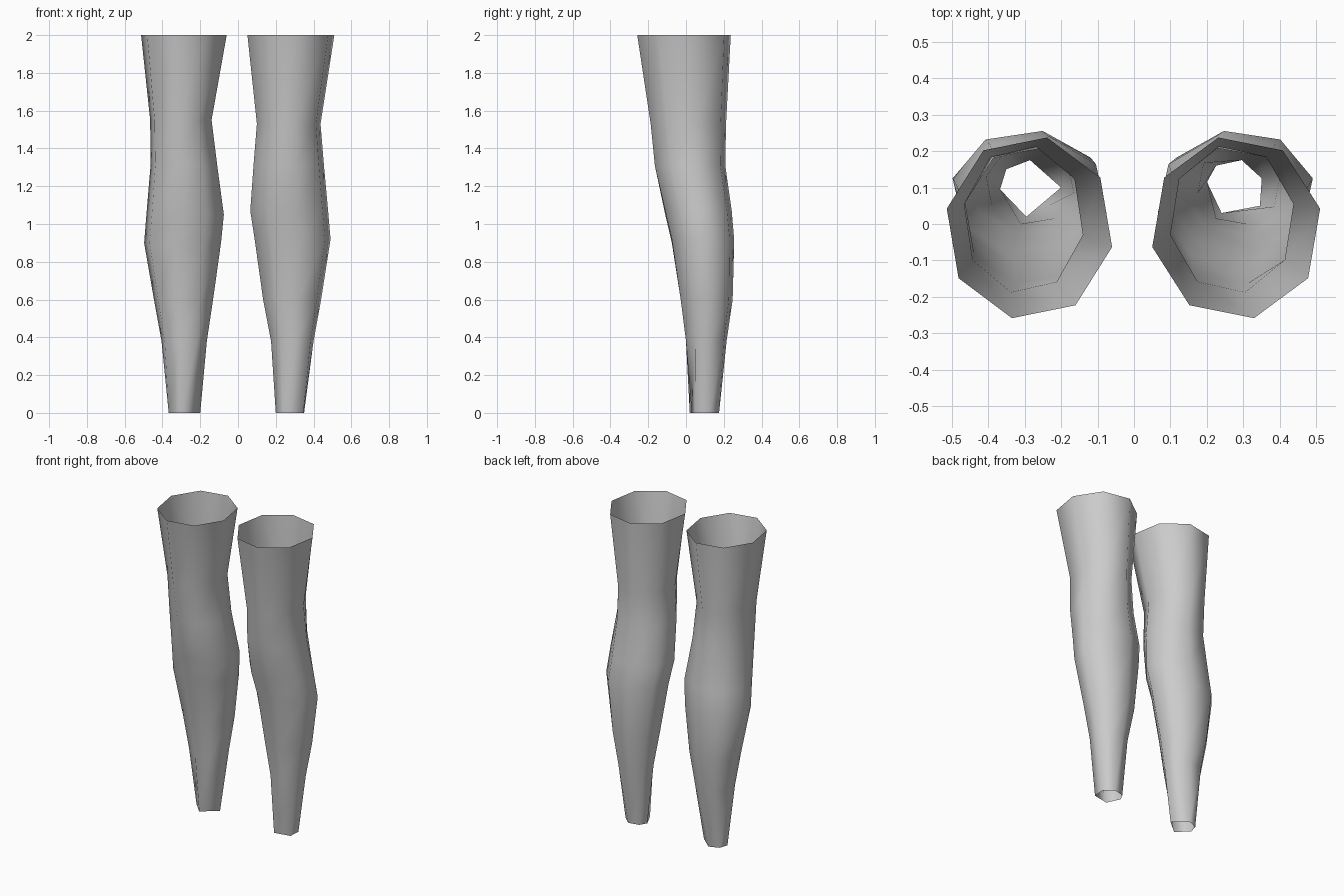
import bpy, bmesh, math

SIDES = 8

grey = bpy.data.materials.new("light_grey")
grey.diffuse_color = (0.6, 0.6, 0.6, 1)


def ring(x0, x1, y0, y1, z, phase):
    """Eight-sided oval whose corners touch the given limits."""
    s = 0.5 / math.cos(math.radians(12))
    pts = []
    for k in range(SIDES):
        a = math.radians(phase + 45 * k)
        pts.append(((x0 + x1) / 2 + (x1 - x0) * s * math.cos(a),
                    (y0 + y1) / 2 + (y1 - y0) * s * math.sin(a), z))
    return pts


def leg(name, sections, ankle, phase):
    """Open tube lofted through the sections down to the ankle opening."""
    bm = bmesh.new()
    loops = [[(x, y, 0) for x, y in ankle]]
    loops += [ring(*s, phase) for s in sections]
    loops = [[bm.verts.new(p) for p in loop] for loop in loops]
    for low, high in zip(loops, loops[1:]):
        for k in range(SIDES):
            n = (k + 1) % SIDES
            bm.faces.new((low[k], low[n], high[n], high[k]))
    bmesh.ops.remove_doubles(bm, verts=bm.verts, dist=0.001)
    for f in bm.faces:
        f.smooth = True
    me = bpy.data.meshes.new(name)
    bm.to_mesh(me)
    bm.free()
    me.materials.append(grey)
    ob = bpy.data.objects.new(name, me)
    bpy.context.collection.objects.link(ob)


# Sections: min x, max x, front y, back y, height (calf, knee, thigh)
leg("left_leg", [
    (-0.405, -0.165, 0.00, 0.215, 0.38),
    (-0.445, -0.132, -0.028, 0.247, 0.60),
    (-0.497, -0.090, -0.075, 0.255, 0.90),
    (-0.485, -0.075, -0.11, 0.242, 1.05),
    (-0.463, -0.110, -0.165, 0.208, 1.31),
    (-0.465, -0.140, -0.187, 0.212, 1.55),
    (-0.513, -0.060, -0.258, 0.237, 2.0),
], [(-0.20, 0.10), (-0.285, 0.175), (-0.285, 0.175), (-0.35, 0.15),
    (-0.367, 0.095), (-0.367, 0.095), (-0.295, 0.02), (-0.295, 0.02)], -12)

leg("right_leg", [
    (0.175, 0.400, 0.00, 0.215, 0.38),
    (0.133, 0.440, -0.028, 0.247, 0.60),
    (0.088, 0.490, -0.075, 0.255, 0.92),
    (0.065, 0.477, -0.11, 0.242, 1.07),
    (0.082, 0.455, -0.165, 0.208, 1.31),
    (0.100, 0.437, -0.187, 0.212, 1.53),
    (0.050, 0.510, -0.258, 0.237, 2.0),
], [(0.35, 0.125), (0.295, 0.175), (0.295, 0.175), (0.225, 0.16),
    (0.20, 0.115), (0.24, 0.03), (0.24, 0.03), (0.345, 0.05)], 12)
